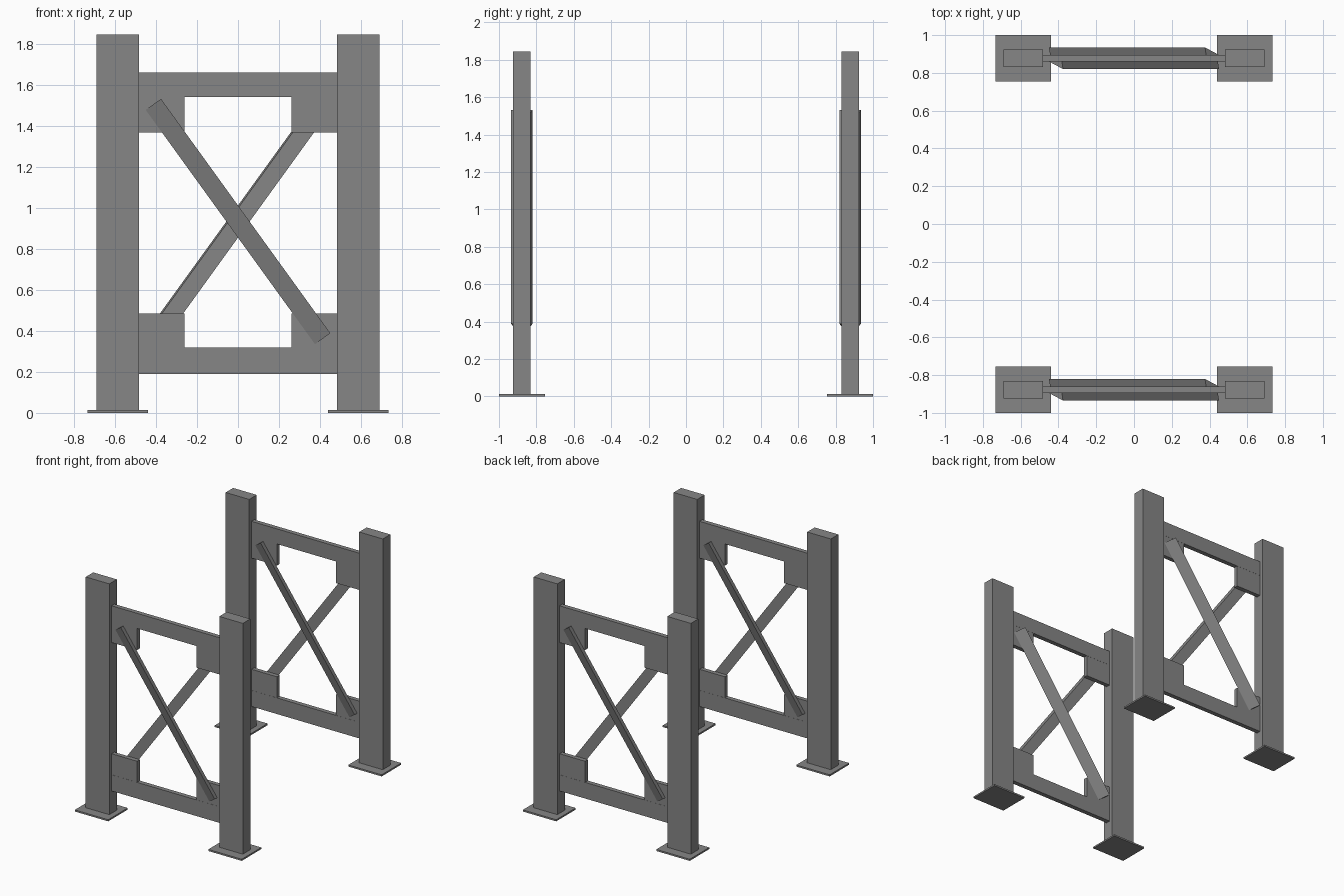
import bpy
import bmesh
from math import pi
from mathutils import Matrix, Vector

cube = bpy.data.objects.get("Cube")
if cube:
    bpy.data.objects.remove(cube, do_unlink=True)

steel = bpy.data.materials.new("steel grey")
steel.use_nodes = True
grey = (0.24, 0.24, 0.24, 1)
steel.diffuse_color = grey
steel.node_tree.nodes["Principled BSDF"].inputs["Base Color"].default_value = grey


def finish(name, bm):
    bmesh.ops.recalc_face_normals(bm, faces=bm.faces)
    mesh = bpy.data.meshes.new(name)
    bm.to_mesh(mesh)
    bm.free()
    mesh.materials.append(steel)
    obj = bpy.data.objects.new(name, mesh)
    bpy.context.collection.objects.link(obj)
    return obj


def box(name, x, y, z):
    """Box from (min, max) ranges along each axis."""
    bm = bmesh.new()
    bmesh.ops.create_cube(bm, size=1)
    for v in bm.verts:
        v.co = [r[0] + (c + 0.5) * (r[1] - r[0]) for r, c in zip((x, y, z), v.co)]
    return finish(name, bm)


def brace(name, y, turn):
    """Triangular bar sloping across the frame, proud of the beam face."""
    start, end = Vector((-0.413, 0, 1.505)), Vector((0.413, 0, 0.362))
    along = (end - start).normalized()
    up = Vector((-along.z, 0, along.x))
    section = [(-0.046, -0.017), (0.038, -0.017), (0.046, -0.0575)]
    bm = bmesh.new()
    ring = [bm.verts.new(start + up * u + Vector((0, d, 0))) for u, d in section]
    face = bm.faces.new(ring)
    out = bmesh.ops.extrude_face_region(bm, geom=[face])["geom"]
    moved = [g for g in out if isinstance(g, bmesh.types.BMVert)]
    bmesh.ops.translate(bm, verts=moved, vec=end - start)
    place = Matrix.Translation((0, y, 0)) @ Matrix.Rotation(turn, 4, "Z")
    bmesh.ops.transform(bm, matrix=place, verts=bm.verts)
    return finish(name, bm)


for end_name, y in (("front", -0.8775), ("back", 0.8775)):
    def depth(half):
        return (y - half, y + half)

    # Columns on base plates, with corner gussets
    for side, s in (("right", -1), ("left", 1)):
        tag = f"{end_name}_{side}"
        box(tag + "_column", sorted((s * 0.483, s * 0.69)), depth(0.047), (0.012, 1.845))
        box(tag + "_base_plate", sorted((s * 0.44, s * 0.733)), depth(0.1225), (0, 0.013))
        gusset_x = sorted((s * 0.26, s * 0.485))
        box(tag + "_lower_gusset", gusset_x, depth(0.017), (0.318, 0.485))
        box(tag + "_upper_gusset", gusset_x, depth(0.017), (1.368, 1.54))

    # Horizontal beams
    box(end_name + "_lower_beam", (-0.485, 0.485), depth(0.018), (0.19, 0.318))
    box(end_name + "_upper_beam", (-0.485, 0.485), depth(0.018), (1.54, 1.66))

    # Crossed braces on opposite faces of the frame
    brace(end_name + "_outer_brace", y, 0)
    brace(end_name + "_inner_brace", y, pi)
